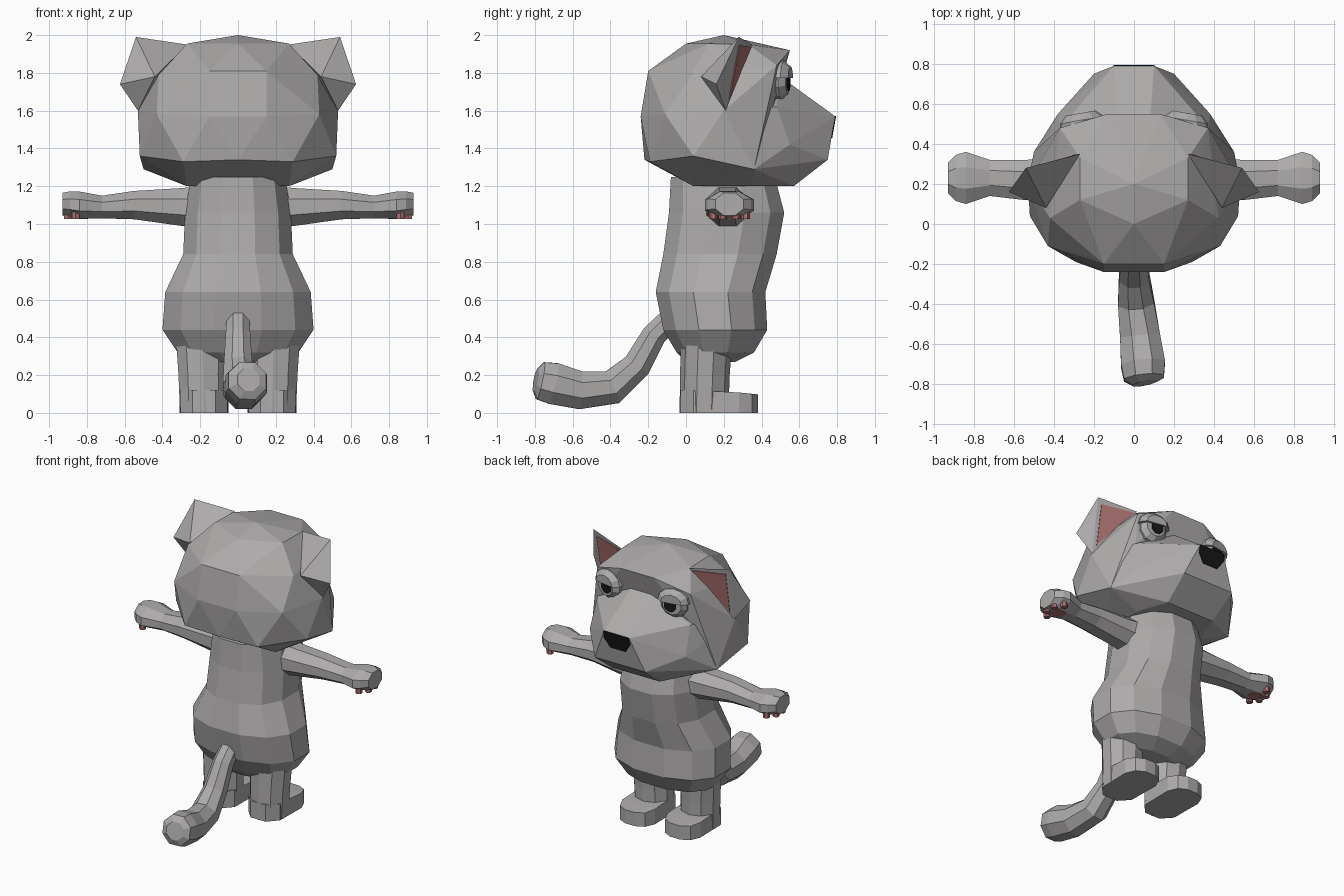
import bpy, bmesh, math
from mathutils import Vector, Matrix

if "Cube" in bpy.data.objects:
    bpy.data.objects.remove(bpy.data.objects["Cube"])


def material(name, rgb):
    m = bpy.data.materials.new(name)
    m.diffuse_color = (*rgb, 1)
    m.use_nodes = True
    m.node_tree.nodes["Principled BSDF"].inputs["Base Color"].default_value = m.diffuse_color
    return m


GREY = material("grey fur", (0.42, 0.405, 0.405))
PINK = material("dusky pink", (0.42, 0.17, 0.165))
BLACK = material("black", (0.008, 0.008, 0.008))


def finish(name, bm, mat, matrix=None):
    bmesh.ops.recalc_face_normals(bm, faces=bm.faces)
    if matrix:
        bm.transform(matrix)
    me = bpy.data.meshes.new(name)
    bm.to_mesh(me)
    bm.free()
    me.materials.append(mat)
    ob = bpy.data.objects.new(name, me)
    bpy.context.collection.objects.link(ob)
    return ob


def hull(name, pts, mat, mirror=False):
    """Convex hull of points, optionally mirrored over x."""
    bm = bmesh.new()
    allp = set(pts)
    if mirror:
        allp |= {(-x, y, z) for x, y, z in pts}
    vs = [bm.verts.new(p) for p in sorted(allp)]
    res = bmesh.ops.convex_hull(bm, input=vs)
    loose = [v for v in bm.verts if not v.link_faces]
    bmesh.ops.delete(bm, geom=loose, context='VERTS')
    return finish(name, bm, mat)


def loft(name, rings, mat, n=8, power=1.0, matrix=None):
    """rings: (centre, u axis, v axis); each ring an n-sided outline with flat sides outward."""
    bm = bmesh.new()
    k = 1 / math.cos(math.pi / n)
    loops = []
    for c, u, v in rings:
        loop = []
        for i in range(n):
            a = 2 * math.pi * (i + 0.5) / n
            ca, sa = k * math.cos(a), k * math.sin(a)
            ca = math.copysign(abs(ca) ** power, ca)
            sa = math.copysign(abs(sa) ** power, sa)
            loop.append(bm.verts.new(Vector(c) + Vector(u) * ca + Vector(v) * sa))
        loops.append(loop)
    for a, b in zip(loops, loops[1:]):
        for i in range(n):
            j = (i + 1) % n
            bm.faces.new((a[i], a[j], b[j], b[i]))
    bm.faces.new(loops[0])
    bm.faces.new(loops[-1])
    return finish(name, bm, mat, matrix)


# head: faceted skull with overhanging brow
hull("skull", [
    (0, 0.2, 2.0), (0, 0.0, 1.955), (0.27, 0.12, 1.955), (0.27, 0.33, 1.95),
    (0.15, -0.2, 1.81), (0.42, 0.03, 1.79), (0.13, 0.55, 1.92), (0.37, 0.48, 1.84),
    (0.15, -0.24, 1.57), (0.43, -0.11, 1.58), (0.53, 0.2, 1.6), (0.37, 0.46, 1.62),
    (0, -0.22, 1.34), (0.29, -0.19, 1.33), (0.52, 0.04, 1.36), (0.5, 0.36, 1.29),
    (0.27, 0.04, 1.2), (0.27, 0.35, 1.2)], GREY, True)

# broad muzzle with the nose bridge
hull("muzzle", [
    (0.08, 0.5, 1.78), (0.1, 0.79, 1.57), (0.2, 0.75, 1.34), (0.37, 0.48, 1.62),
    (0.38, 0.55, 1.42), (0.53, 0.2, 1.6), (0.5, 0.36, 1.29), (0.19, 0.57, 1.2),
    (0.27, 0.35, 1.2)], GREY, True)

# nose plate on the muzzle front
hull("nose", [(0.1, 0.795, 1.572), (0.1, 0.788, 1.572), (0.105, 0.785, 1.52),
              (0.105, 0.778, 1.52), (0.06, 0.774, 1.455), (0.06, 0.767, 1.455)], BLACK, True)

# torso
body = [(0.27, 0.0, 0.26, 0.2), (0.32, -0.05, 0.36, 0.32), (0.44, -0.12, 0.43, 0.4),
        (0.64, -0.16, 0.42, 0.385), (0.84, -0.12, 0.48, 0.29), (1.06, -0.09, 0.52, 0.28),
        (1.25, -0.08, 0.47, 0.25)]
loft("torso", [((0, (a + b) / 2, z), (rx, 0, 0), (0, (b - a) / 2, 0))
               for z, a, b, rx in body], GREY, 12, 0.88)

# tail: x, y, z, radius along a curved path
path = [(0, -0.08, 0.5, 0.06), (0, -0.17, 0.41, 0.065), (0, -0.26, 0.25, 0.075),
        (0.01, -0.39, 0.135, 0.09), (0.03, -0.56, 0.12, 0.1), (0.045, -0.7, 0.155, 0.11),
        (0.05, -0.77, 0.17, 0.1), (0.055, -0.795, 0.175, 0.06)]
rings = []
for i, (x, y, z, r) in enumerate(path):
    p, q = Vector(path[max(i - 1, 0)][:3]), Vector(path[min(i + 1, len(path) - 1)][:3])
    t = (q - p).normalized()
    u = t.cross(Vector((1, 0, 0))).normalized()
    rings.append(((x, y, z), u * r, t.cross(u) * r))
loft("tail", rings, GREY, 8)

for s, side in ((1, "right"), (-1, "left")):
    # arm and paw
    arm = [(0.2, 0.22, 1.09, 0.12, 0.11), (0.3, 0.22, 1.09, 0.11, 0.1),
           (0.55, 0.22, 1.1, 0.1, 0.075), (0.72, 0.23, 1.09, 0.09, 0.06),
           (0.84, 0.23, 1.1, 0.13, 0.072), (0.89, 0.23, 1.105, 0.115, 0.068),
           (0.93, 0.23, 1.105, 0.075, 0.06)]
    loft(side + "_arm", [((s * x, y, z), (0, ry, 0), (0, 0, rz))
                         for x, y, z, ry, rz in arm], GREY, 8)

    # paw pads: one palm pad and four toe pads
    for i, (x, dy, r) in enumerate([(0.835, 0, 0.042), (0.86, -0.085, 0.02), (0.9, -0.035, 0.02),
                                    (0.9, 0.035, 0.02), (0.86, 0.085, 0.02)]):
        loft(f"{side}_paw_pad_{i}", [((s * x, 0.23 + dy, z), (r, 0, 0), (0, r, 0))
                                     for z in (1.026, 1.065)], PINK, 6)

    # leg
    loft(side + "_leg", [((s * x, y, z), (rx, 0, 0), (0, ry, 0)) for x, y, z, rx, ry in
         [(0.18, 0.095, 0.0, 0.127, 0.123), (0.185, 0.1, 0.2, 0.13, 0.125),
          (0.19, 0.11, 0.42, 0.14, 0.13)]], GREY, 10)

    # foot: rounded slab
    hull(side + "_foot", [(s * (0.18 + dx), y, z) for z, top in ((0, 0), (1, 1))
         for dx, y, z in [(d * e, yy, z * h) for e in (1, -1) for d, yy, h in
         ((0.06, -0.03, 0.12), (0.125, 0.04, 0.12), (0.13, 0.28, 0.108),
          (0.1, 0.35, 0.1), (0.04, 0.38, 0.098))]], GREY)

    # ear with pink inner plate
    A, B, C = Vector((0.27, 0.35, 1.95)), Vector((0.54, 0.28, 1.99)), Vector((0.625, 0.16, 1.74))
    D, E = Vector((0.53, 0.21, 1.6)), Vector((0.44, 0.08, 1.78))
    flip = lambda v: (s * v.x, v.y, v.z)
    hull(side + "_ear", [flip(p) for p in (A, B, C, D, E)], GREY)
    nrm = (B - A).cross(D - A).normalized()
    if nrm.y < 0:
        nrm = -nrm
    mid = (A + B + D) / 3
    inner = [p.lerp(mid, f) for p, f in ((A, 0.12), (B, 0.3), (D, 0.25))]
    hull(side + "_inner_ear", [flip(p + nrm * h) for p in inner for h in (-0.003, 0.005)], PINK)

    # eye turned slightly outward, heavy upper lid, pupil plate
    M = Matrix.Translation((s * 0.25, 0.46, 1.755)) @ Matrix.Rotation(-s * math.radians(10), 4, 'Z')
    disc = lambda y, r, z=0, x=0: ((x, y, z), (r, 0, 0), (0, 0, r))
    loft(side + "_eye", [disc(-0.03, 0.1), disc(0.045, 0.095), disc(0.08, 0.065)], GREY, 10, 1, M)
    loft(side + "_pupil", [disc(0.079, 0.042, -0.005, -s * 0.01),
                           disc(0.086, 0.042, -0.005, -s * 0.01)], BLACK, 8, 1, M)
    lid = []
    for i in range(7):
        a = math.pi * i / 6
        for y, r in ((-0.03, 0.115), (0.06, 0.112), (0.095, 0.075)):
            p = M @ Vector((r * math.cos(a), y, 0.018 + 0.82 * r * math.sin(a)))
            lid.append(tuple(p))
    hull(side + "_eyelid", lid, GREY)
